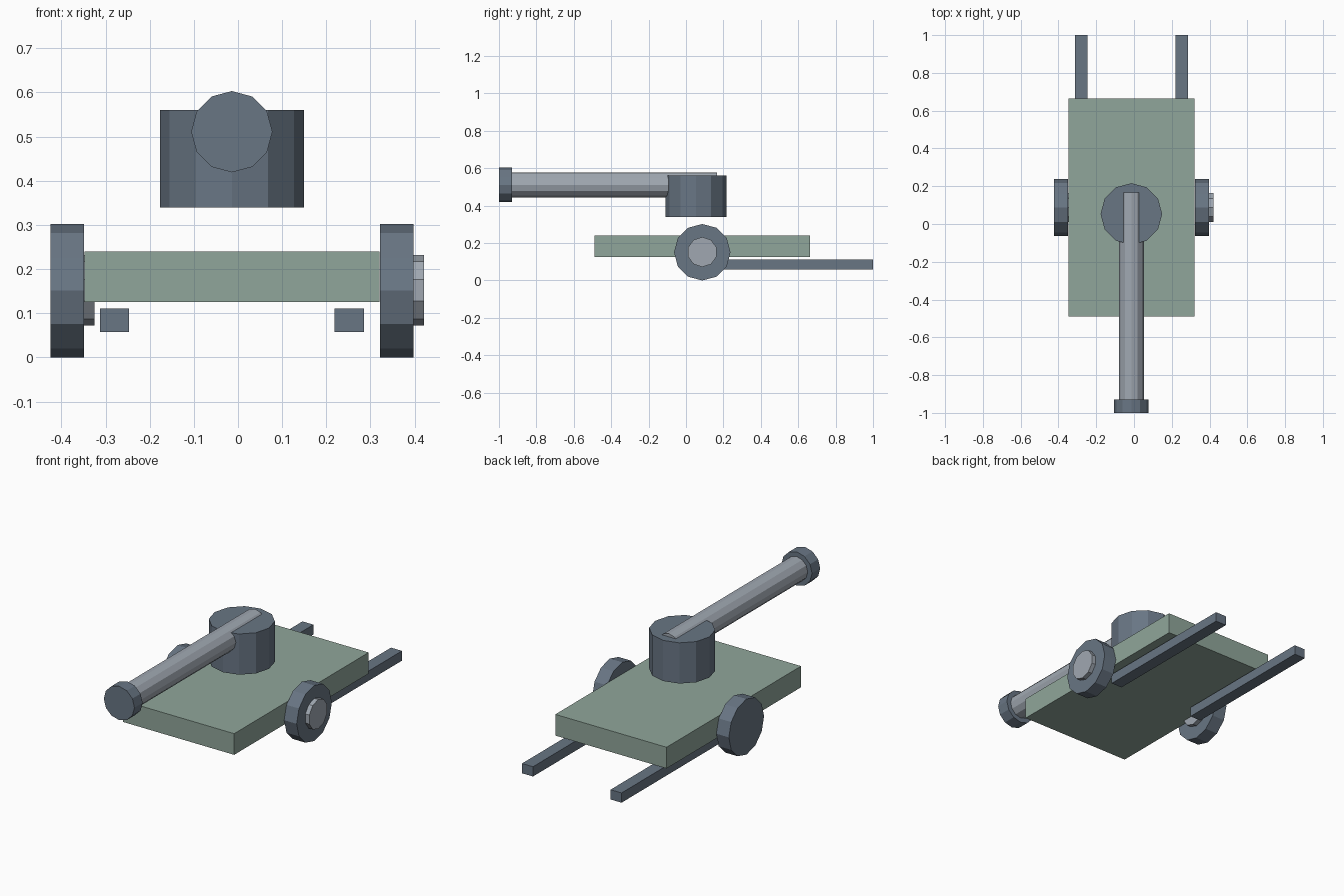
import bpy, bmesh, math
from mathutils import Matrix

if "Cube" in bpy.data.objects:
    bpy.data.objects.remove(bpy.data.objects["Cube"])

CX = -0.014  # the body's centre line


def material(name, rgb):
    m = bpy.data.materials.new(name)
    m.diffuse_color = (*rgb, 1)
    m.use_nodes = True
    m.node_tree.nodes["Principled BSDF"].inputs["Base Color"].default_value = m.diffuse_color
    return m


slate = material("slate_blue", (0.14, 0.18, 0.23))
steel = material("light_steel", (0.35, 0.39, 0.44))
green = material("sage_green", (0.28, 0.38, 0.325))


def finish(name, bm, mat):
    bmesh.ops.recalc_face_normals(bm, faces=bm.faces[:])
    me = bpy.data.meshes.new(name)
    bm.to_mesh(me)
    bm.free()
    me.materials.append(mat)
    ob = bpy.data.objects.new(name, me)
    bpy.context.collection.objects.link(ob)
    return ob


def box(name, lo, hi, mat):
    bm = bmesh.new()
    bmesh.ops.create_cube(bm, size=1)
    for v in bm.verts:
        v.co = [(a + b) / 2 + c * (b - a) for a, b, c in zip(lo, hi, v.co)]
    return finish(name, bm, mat)


def cylinder(name, axis, centre, radius, lo, hi, sides, mat):
    """Prism along an axis; centre gives the other two coordinates in order."""
    bm = bmesh.new()
    rings = []
    for t in (lo, hi):
        ring = []
        for i in range(sides):
            a = math.tau * i / sides
            # a vertex always points along the last cross axis
            p = [centre[0] + radius * math.sin(a), centre[1] + radius * math.cos(a)]
            p.insert(axis, t)
            ring.append(bm.verts.new(p))
        rings.append(ring)
        bm.faces.new(ring)
    for i in range(sides):
        j = (i + 1) % sides
        bm.faces.new((rings[0][i], rings[0][j], rings[1][j], rings[1][i]))
    return finish(name, bm, mat)


# Deck
box("deck", (-0.348, -0.49, 0.125), (0.320, 0.664, 0.240), green)

# Turret drum, barrel and muzzle
cylinder("turret", 2, (CX, 0.053), 0.163, 0.339, 0.560, 12, slate)
cylinder("barrel", 1, (CX, 0.511), 0.066, -0.95, 0.166, 12, steel)
cylinder("muzzle", 1, (CX, 0.511), 0.092, -1.0, -0.93, 12, slate)

# Wheels with hubs, both hubs on the +x side of their wheel
for side, x in (("left", -0.424), ("right", 0.322)):
    cylinder(side + "_wheel", 0, (0.087, 0.151), 0.151, x, x + 0.075, 12, slate)
    cylinder(side + "_hub", 0, (0.087, 0.152), 0.080, x + 0.04, x + 0.099, 10, steel)

# Trailing rails
for side, x in (("left", -0.313), ("right", 0.219)):
    box(side + "_rail", (x, 0.16, 0.058), (x + 0.066, 1.0, 0.111), slate)
